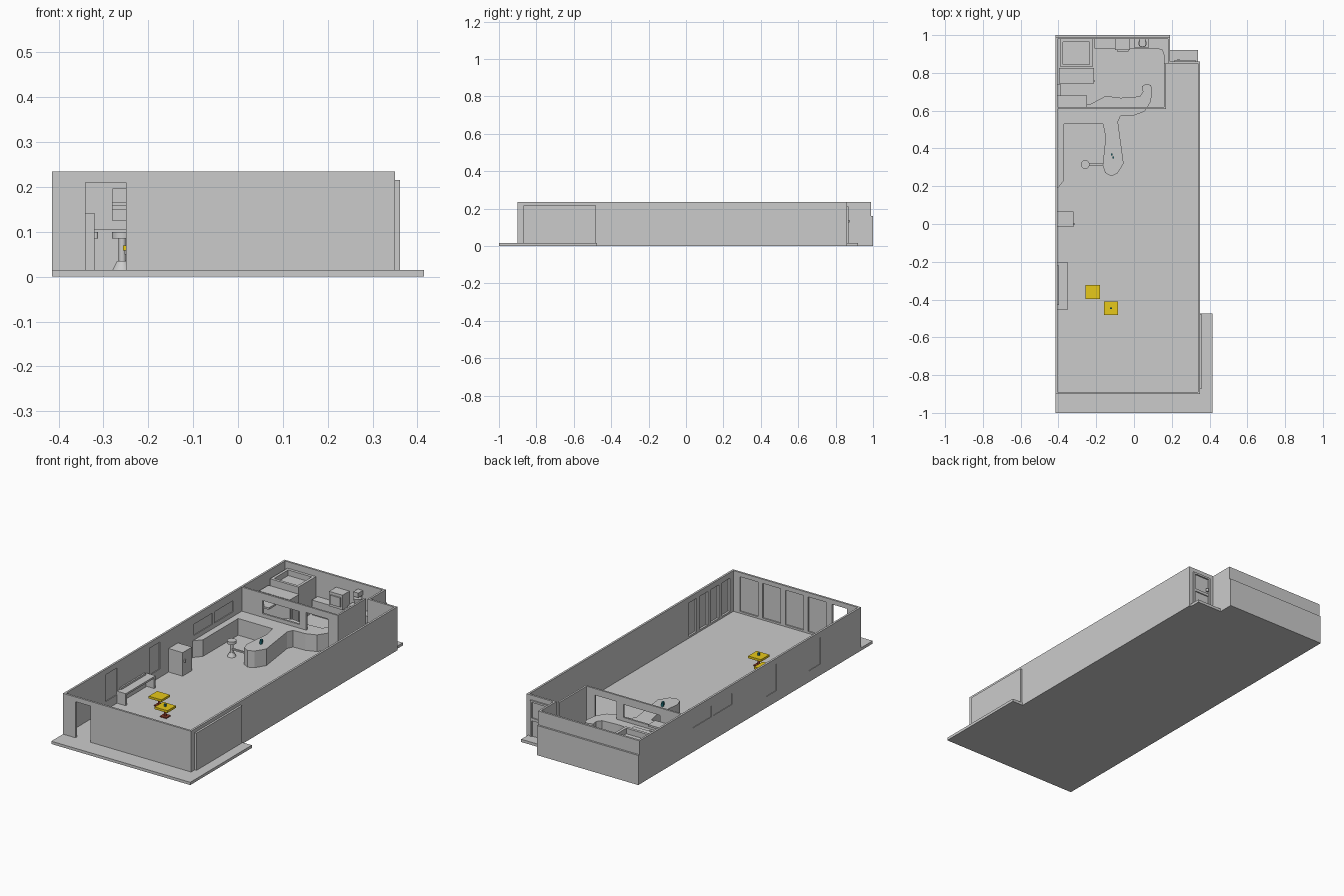
import bpy, bmesh, math

if "Cube" in bpy.data.objects:
    bpy.data.objects.remove(bpy.data.objects["Cube"])


def material(name, rgb):
    m = bpy.data.materials.new(name)
    m.diffuse_color = (*rgb, 1)
    m.use_nodes = True
    m.node_tree.nodes["Principled BSDF"].inputs["Base Color"].default_value = m.diffuse_color
    return m


YELLOW = material("yellow", (0.80, 0.58, 0.01))
RED = material("dark_red", (0.25, 0.04, 0.02))
TEAL = material("teal", (0.02, 0.25, 0.30))


def finish(name, bm, mat=None):
    bmesh.ops.recalc_face_normals(bm, faces=bm.faces)
    me = bpy.data.meshes.new(name)
    bm.to_mesh(me)
    bm.free()
    ob = bpy.data.objects.new(name, me)
    bpy.context.collection.objects.link(ob)
    if mat:
        me.materials.append(mat)
    return ob


def add_box(bm, x0, x1, y0, y1, z0, z1):
    vs = bmesh.ops.create_cube(bm, size=1)["verts"]
    for v in vs:
        v.co.x = x1 if v.co.x > 0 else x0
        v.co.y = y1 if v.co.y > 0 else y0
        v.co.z = z1 if v.co.z > 0 else z0


def box(name, *dims, mat=None):
    return boxes(name, [dims], mat)


def boxes(name, dims, mat=None):
    bm = bmesh.new()
    for d in dims:
        add_box(bm, *d)
    return finish(name, bm, mat)


def prism(name, pts, z0, z1, inset=0, mat=None):
    bm = bmesh.new()
    face = bm.faces.new([bm.verts.new((x, y, z0)) for x, y in pts])
    if inset:
        rim = bmesh.ops.inset_region(bm, faces=[face], thickness=inset)["faces"]
        bmesh.ops.delete(bm, geom=rim, context="FACES")
    ext = bmesh.ops.extrude_face_region(bm, geom=bm.faces[:])["geom"]
    for v in ext:
        if isinstance(v, bmesh.types.BMVert):
            v.co.z = z1
    loose = [v for v in bm.verts if not v.link_faces]
    bmesh.ops.delete(bm, geom=loose, context="VERTS")
    return finish(name, bm, mat)


def cylinder(name, x, y, z0, z1, r, r2=None, sides=24, mat=None):
    bm = bmesh.new()
    bmesh.ops.create_cone(bm, cap_ends=True, segments=sides, radius1=r,
                          radius2=r if r2 is None else r2, depth=z1 - z0)
    bmesh.ops.translate(bm, verts=bm.verts, vec=(x, y, (z0 + z1) / 2))
    ob = finish(name, bm, mat)
    for p in ob.data.polygons:
        p.use_smooth = len(p.vertices) == 4
    return ob


def cut(ob, cutter):
    m = ob.modifiers.new("cut", "BOOLEAN")
    m.operation, m.solver, m.object = "DIFFERENCE", "EXACT", cutter
    cutter.hide_render = True
    cutter.hide_set(True)


F, H = 0.015, 0.235  # floor and wall heights

# Floor slab with front and rear porches
prism("floor_slab", [(-.415, -1), (.415, -1), (.415, -.475), (.35, -.475), (.35, .86),
                     (.34, .86), (.34, .92), (.19, .92), (.19, .99), (-.415, .99)], 0, F)

# Outer walls, hollowed
walls = prism("outer_walls", [(-.415, -.9), (.35, -.9), (.35, .86), (.19, .86),
                              (.19, .99), (-.415, .99)], F, H)
cut(walls, prism("room_cutter", [(-.404, -.889), (.339, -.889), (.339, .849), (.179, .849),
                                 (.179, .979), (-.404, .979)], -.1, .4))
openings = [(-.34, -.25, -.95, -.85, -.01, .21)]            # entrance
side_windows = [(-.555, -.455, .06, .205), (-.18, -.09, .06, .205),
                (.20, .36, .13, .19), (.375, .535, .13, .19)]
openings += [(-.45, -.38, a, b, c, d) for a, b, c, d in side_windows]
for i in range(4):                                          # front and side bays
    x = -.215 + i * .136
    openings.append((x, x + .108, -.896, -.86, .025, .212))
    y = -.86 + i * .095
    openings.append((.32, .355, y, y + .07, .025, .205))
cut(walls, boxes("opening_cutter", openings))
boxes("window_panes", [(-.412, -.408, a, b, c, d) for a, b, c, d in side_windows])
box("side_shutter_panel", .35, .361, -.87, -.48, F, .216)
box("rear_plinth", -.415, .19, .99, 1, 0, .16)

# Rear door with frame, two panels and a knob
boxes("rear_door_frame", [(.215, .225, .86, .868, F, .21), (.315, .325, .86, .868, F, .21),
                          (.215, .325, .86, .868, .2, .21), (.215, .325, .86, .866, .1, .115)])
cylinder("rear_door_knob", .235, .868, .125, .14, .007, sides=12)

# Kitchen partition with serving hatch and doorway
partition = prism("kitchen_partition", [(-.404, .61), (.17, .61), (.17, .85), (.16, .85),
                                        (.16, .62), (-.404, .62)], F, H)
cut(partition, boxes("partition_cutter", [(-.28, -.06, .58, .65, .125, .195),
                                          (-.02, .11, .58, .65, 0, .2)]))

# Bar counter: winding top over an inset body
bar = [(-.404, .19), (-.37, .23), (-.37, .53), (-.165, .53), (-.15, .46), (-.166, .31),
       (-.152, .27), (-.12, .253), (-.088, .268), (-.055, .32), (-.085, .54), (-.072, .572),
       (0, .575), (.055, .595), (.088, .645), (.096, .7), (.09, .735), (.065, .742),
       (.043, .73), (.047, .7), (.03, .675), (-.07, .668), (-.15, .678), (-.23, .635),
       (-.404, .635)]
prism("bar_top", bar, .094, .105)
prism("bar_body", bar, F, .094, inset=.01)

# Condiments on the bar
for dx, dy in ((-.118, .368), (-.11, .352)):
    box("condiment_holder", dx - .005, dx + .005, dy - .005, dy + .005, .105, .122, mat=TEAL)

# Swivel stool on an arm from the bar
cylinder("stool_base", -.258, .315, F, .035, .022, .012)
cylinder("stool_post", -.258, .315, .035, .085, .008, sides=12)
cylinder("stool_seat", -.258, .315, .085, .1, .023)
box("stool_arm", -.258, -.155, .31, .32, .05, .058)

# Square tables on pedestals
for tx, ty in ((-.218, -.36), (-.122, -.446)):
    box("table_top", tx - .038, tx + .038, ty - .036, ty + .036, .058, .07, mat=YELLOW)
    cylinder("table_pedestal", tx, ty, F, .058, .006, sides=12, mat=RED)
    box("table_foot", tx - .019, tx + .019, ty - .019, ty + .019, F, .02, mat=RED)
box("table_napkin_holder", -.127, -.117, -.45, -.442, .07, .084, mat=TEAL)

# Wall console by the tables
boxes("wall_console", [(-.404, -.352, -.455, -.2, .07, .08), (-.404, -.352, -.455, -.443, F, .07),
                       (-.404, -.352, -.212, -.2, F, .07), (-.404, -.396, -.43, -.22, F, .09)])

# Freestanding cabinet with knob
box("cabinet", -.404, -.32, -.015, .065, F, .142)
cylinder("cabinet_knob", -.317, 0, .085, .1, .005, sides=12)

# Walk-in cooler with open top, and fridge beside it
cooler = box("cooler", -.39, -.22, .83, .979, F, .2)
cut(cooler, box("cooler_cutter", -.375, -.235, .845, .964, .17, .3))
boxes("fridge", [(-.396, -.212, .745, .825, F, .165), (-.212, -.206, .755, .76, .06, .13)])

# Kitchen worktop along the rear wall with appliances
prism("worktop", [(-.21, .979), (-.21, .93), (.12, .93), (.15, .92), (.16, .89), (.16, .85),
                  (.179, .85), (.179, .979)], F, .095)
boxes("oven", [(-.1, -.02, .92, .979, .095, .175), (-.09, -.03, .913, .92, .11, .16)])
box("mixer_base", 0, .08, .935, .979, .095, .12)
cylinder("mixer_bowl", .045, .957, .12, .165, .015, .022)
box("mixer_head", .03, .06, .94, .979, .175, .2)
box("mixer_column", .035, .055, .972, .979, .12, .175)
boxes("kitchen_shelf", [(-.404, -.25, .62, .68, .15, .16), (-.404, -.39, .64, .74, F, .1)])
